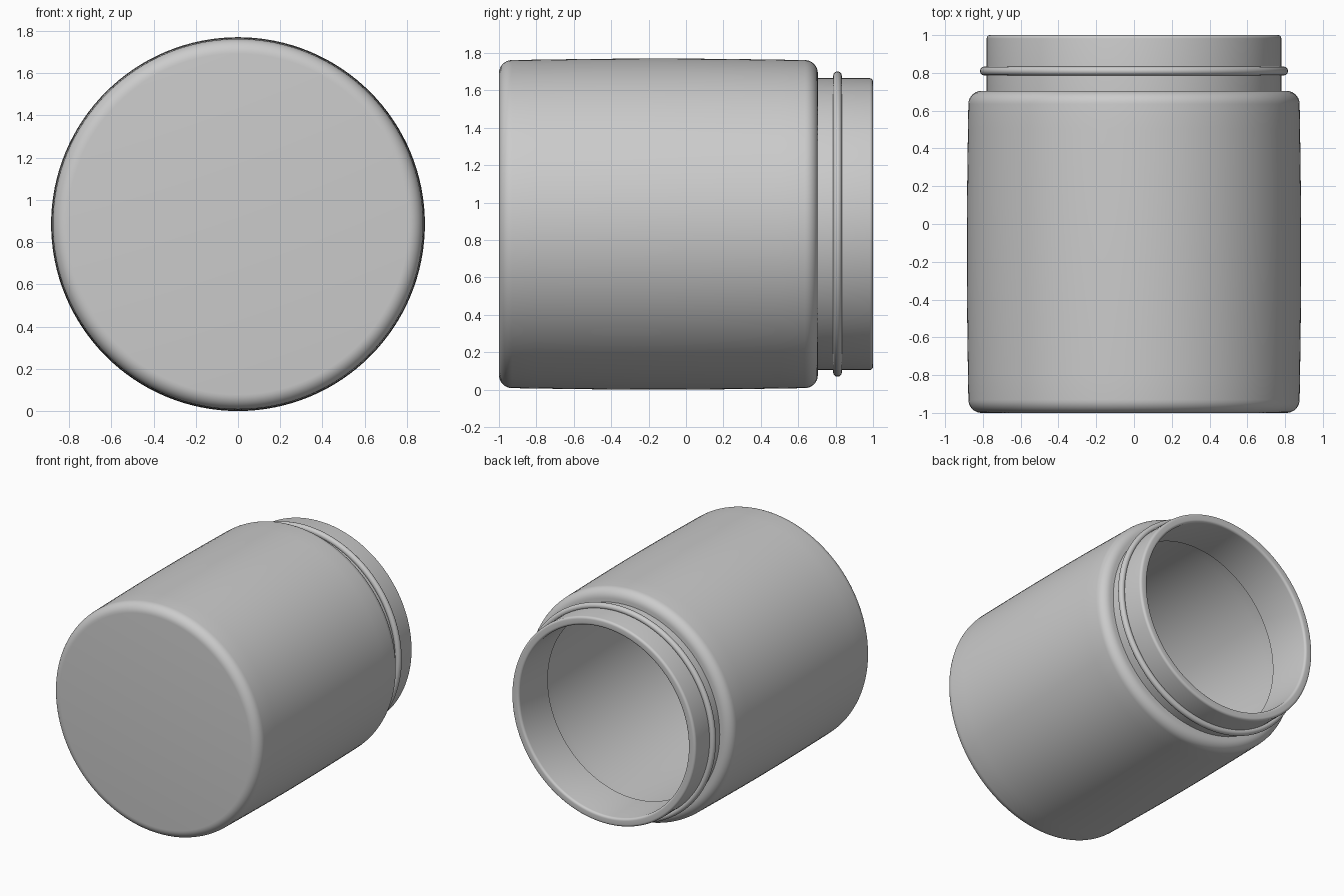
import bpy, bmesh
from math import sin, cos, pi, radians
from mathutils import Matrix, Vector

if "Cube" in bpy.data.objects:
    bpy.data.objects.remove(bpy.data.objects["Cube"])

R = 0.885          # largest radius, also the height of the lying axis
SEGMENTS = 128


def arc(cr, cy, rad, start, end, n=8):
    """Points (radius, y) along a circular arc, angles in degrees."""
    return [(cr + rad * cos(radians(start + (end - start) * i / n)),
             cy + rad * sin(radians(start + (end - start) * i / n))) for i in range(n + 1)]


def bulge(r_end, r_mid, y0, y1, n=12):
    """Slightly barrelled wall between y0 and y1, end points left out."""
    return [(r_end + (r_mid - r_end) * sin(pi * i / n), y0 + (y1 - y0) * i / n)
            for i in range(1, n)]


def lathe(name, profile, closed=False):
    """Spin a (radius, y) profile around the jar axis."""
    bm = bmesh.new()
    verts = [bm.verts.new((r, y, 0)) for r, y in profile]
    pairs = list(zip(verts, verts[1:]))
    if closed:
        pairs.append((verts[-1], verts[0]))
    edges = [bm.edges.new(p) for p in pairs]
    bmesh.ops.spin(bm, geom=verts + edges, cent=(0, 0, 0), axis=(0, 1, 0),
                   angle=2 * pi, steps=SEGMENTS)
    bmesh.ops.remove_doubles(bm, verts=bm.verts, dist=1e-5)
    bmesh.ops.recalc_face_normals(bm, faces=bm.faces)
    bmesh.ops.translate(bm, verts=bm.verts, vec=(0, 0, R))
    mesh = bpy.data.meshes.new(name)
    bm.to_mesh(mesh)
    bm.free()
    obj = bpy.data.objects.new(name, mesh)
    bpy.context.collection.objects.link(obj)
    bpy.ops.object.select_all(action='DESELECT')
    obj.select_set(True)
    bpy.context.view_layer.objects.active = obj
    bpy.ops.object.shade_smooth_by_angle(angle=radians(30))
    return obj


# Jar: outer base, barrelled wall, shoulder and neck, then back down the inside
outer = [(0, -1)] + arc(0.807, -0.93, 0.07, -90, 0)
outer += bulge(0.877, R, -0.93, 0.635)
outer += arc(0.807, 0.635, 0.07, 0, 90) + [(0.78, 0.705)]
rim = arc(0.762, 0.982, 0.018, 0, 90, 5) + arc(0.735, 0.982, 0.018, 90, 180, 5)
inner = [(0.717, 0.65), (0.76, 0.65)] + arc(0.76, 0.59, 0.06, 90, 0)[1:]
inner += bulge(0.82, 0.828, 0.59, -0.88)
inner += arc(0.76, -0.88, 0.06, 0, -90) + [(0, -0.94)]
lathe("jar_body", outer + rim + inner)

# Rounded bead around the neck
lathe("neck_bead", arc(0.793, 0.81, 0.023, 0, 345, 23), closed=True)
